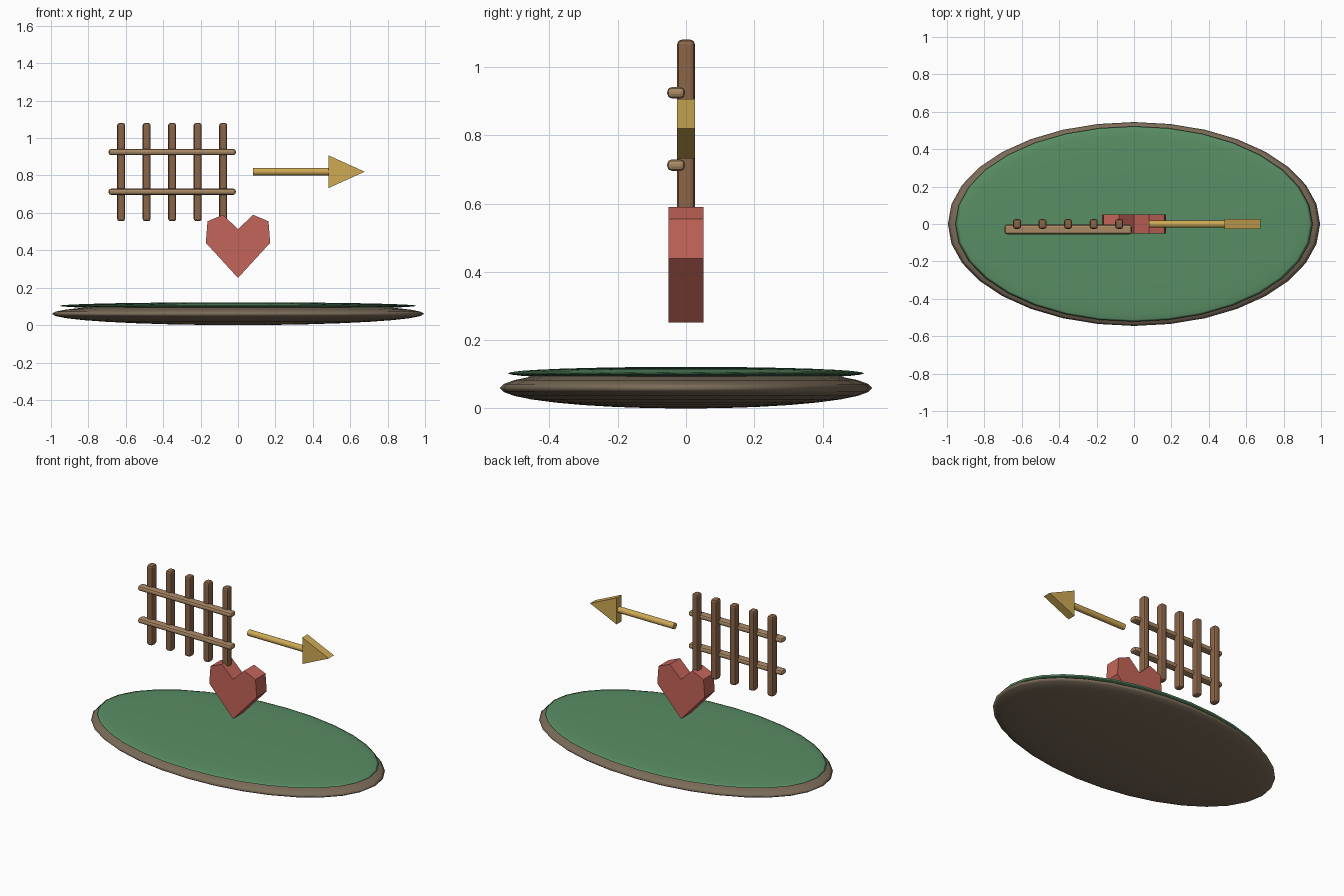
import bpy, bmesh, math

if "Cube" in bpy.data.objects:
    bpy.data.objects.remove(bpy.data.objects["Cube"])


def material(name, rgb):
    m = bpy.data.materials.new(name)
    m.diffuse_color = (*rgb, 1)
    m.use_nodes = True
    m.node_tree.nodes["Principled BSDF"].inputs["Base Color"].default_value = m.diffuse_color
    return m


EARTH = material("earth", (0.20, 0.15, 0.10))
GRASS = material("grass", (0.10, 0.27, 0.13))
WOOD = material("post_wood", (0.26, 0.13, 0.065))
RAIL = material("rail_wood", (0.40, 0.25, 0.13))
GOLD = material("gold", (0.62, 0.40, 0.09))
RED = material("red", (0.55, 0.13, 0.10))


def ellipsoid(name, loc, radii, mat):
    bpy.ops.mesh.primitive_uv_sphere_add(segments=32, ring_count=16, radius=1, location=loc)
    ob = bpy.context.object
    ob.name, ob.scale = name, radii
    bpy.ops.object.transform_apply(location=False, rotation=False, scale=True)
    bpy.ops.object.shade_smooth()
    ob.data.materials.append(mat)


def bevel_box(name, loc, size, bevel, mat):
    bpy.ops.mesh.primitive_cube_add(size=1, location=loc)
    ob = bpy.context.object
    ob.name, ob.scale = name, size
    bpy.ops.object.transform_apply(location=False, rotation=False, scale=True)
    mod = ob.modifiers.new("round_edges", 'BEVEL')
    mod.width, mod.segments = bevel, 2
    ob.data.materials.append(mat)


def prism(name, outline, half_depth, mat):
    """Extrude an x-z outline symmetrically along y."""
    bm = bmesh.new()
    face = bm.faces.new([bm.verts.new((x, -half_depth, z)) for x, z in outline])
    ext = bmesh.ops.extrude_face_region(bm, geom=[face])
    verts = [g for g in ext["geom"] if isinstance(g, bmesh.types.BMVert)]
    bmesh.ops.translate(bm, verts=verts, vec=(0, 2 * half_depth, 0))
    bmesh.ops.recalc_face_normals(bm, faces=bm.faces)
    me = bpy.data.meshes.new(name)
    bm.to_mesh(me)
    bm.free()
    me.materials.append(mat)
    bpy.context.collection.objects.link(bpy.data.objects.new(name, me))


# Oval base with a thin grass layer
ellipsoid("earth_base", (0, 0, 0.06), (0.995, 0.545, 0.06), EARTH)
ellipsoid("grass_top", (0, 0, 0.103), (0.955, 0.522, 0.019), GRASS)

# Fence: five posts and two rails in front
for i in range(5):
    bevel_box(f"fence_post_{i + 1}", (-0.625 + 0.1365 * i, 0, 0.818),
              (0.043, 0.052, 0.525), 0.013, WOOD)
for i, z in enumerate((0.713, 0.925)):
    bevel_box(f"fence_rail_{i + 1}", (-0.352, -0.029, z), (0.68, 0.052, 0.033), 0.013, RAIL)

# Heart: right half of the outline mirrored to the left
right = [(0.172, 0.44), (0.163, 0.555), (0.08, 0.59)]
left = [(-x, z) for x, z in reversed(right)]
prism("heart", [(0, 0.252)] + right + [(0, 0.512)] + left, 0.052, RED)

# Arrow: round shaft and wedge head
bpy.ops.mesh.primitive_cylinder_add(vertices=16, radius=0.02, depth=0.41,
                                    location=(0.285, 0, 0.82), rotation=(0, math.pi / 2, 0))
shaft = bpy.context.object
shaft.name = "arrow_shaft"
shaft.data.materials.append(GOLD)
bpy.ops.object.shade_smooth_by_angle(angle=math.radians(40))
prism("arrow_head", [(0.485, 0.733), (0.677, 0.82), (0.485, 0.907)], 0.027, GOLD)
